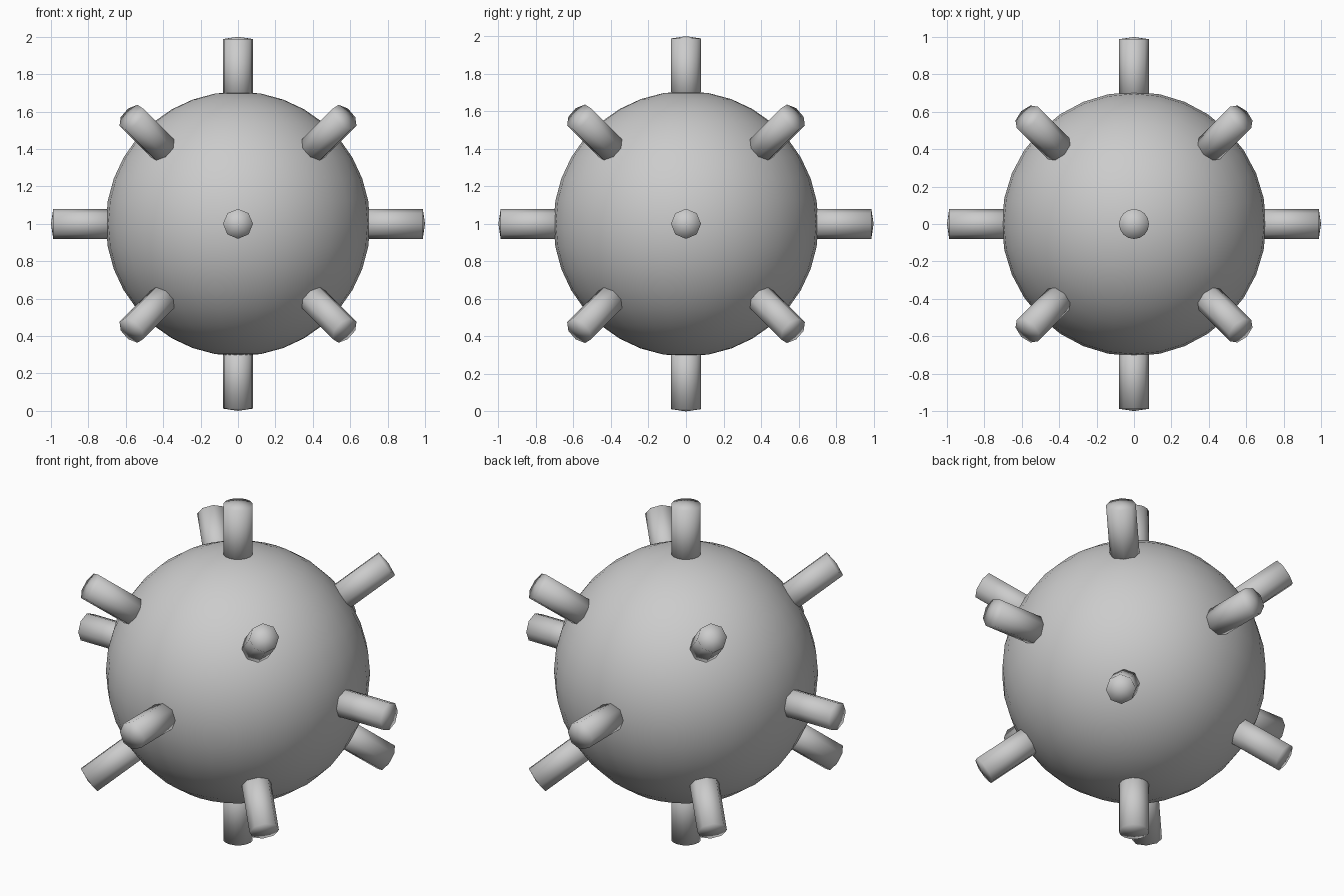
import bpy, bmesh, math
from mathutils import Vector

if "Cube" in bpy.data.objects:
    bpy.data.objects.remove(bpy.data.objects["Cube"])

CENTRE = Vector((0, 0, 1))


def add_object(name, bm):
    for f in bm.faces:
        f.smooth = True
    bmesh.ops.recalc_face_normals(bm, faces=bm.faces)
    mesh = bpy.data.meshes.new(name)
    bm.to_mesh(mesh)
    bm.free()
    obj = bpy.data.objects.new(name, mesh)
    obj.location = CENTRE
    bpy.context.collection.objects.link(obj)
    return obj


def spike(name, direction, sides):
    """Round peg with a faintly domed, smooth-shaded end."""
    bm = bmesh.new()
    rings = []
    for r, h in ((0.08, 0.62), (0.08, 0.988)):
        rings.append([bm.verts.new((r * math.cos(2 * math.pi * i / sides),
                                    r * math.sin(2 * math.pi * i / sides), h))
                      for i in range(sides)])
    tip = bm.verts.new((0, 0, 1.0))
    root = bm.verts.new((0, 0, 0.62))
    low, high = rings
    for i in range(sides):
        j = (i + 1) % sides
        bm.faces.new((low[i], low[j], high[j], high[i]))
        bm.faces.new((high[i], high[j], tip))
        bm.faces.new((low[j], low[i], root))
    rot = Vector(direction).to_track_quat('Z', 'Y').to_matrix()
    bmesh.ops.rotate(bm, verts=bm.verts, cent=(0, 0, 0), matrix=rot)
    add_object(name, bm)


# Ball body
bm = bmesh.new()
bmesh.ops.create_uvsphere(bm, u_segments=32, v_segments=18, radius=0.707)
add_object("ball", bm)

# Spikes along the axes
for axis in range(3):
    for s in (-1, 1):
        d = [0, 0, 0]
        d[axis] = s
        spike("axis_spike", d, 16 if axis == 2 else 8)

# Spikes towards the cube corners
for x in (-1, 1):
    for y in (-1, 1):
        for z in (-1, 1):
            spike("corner_spike", (x, y, z), 8)
